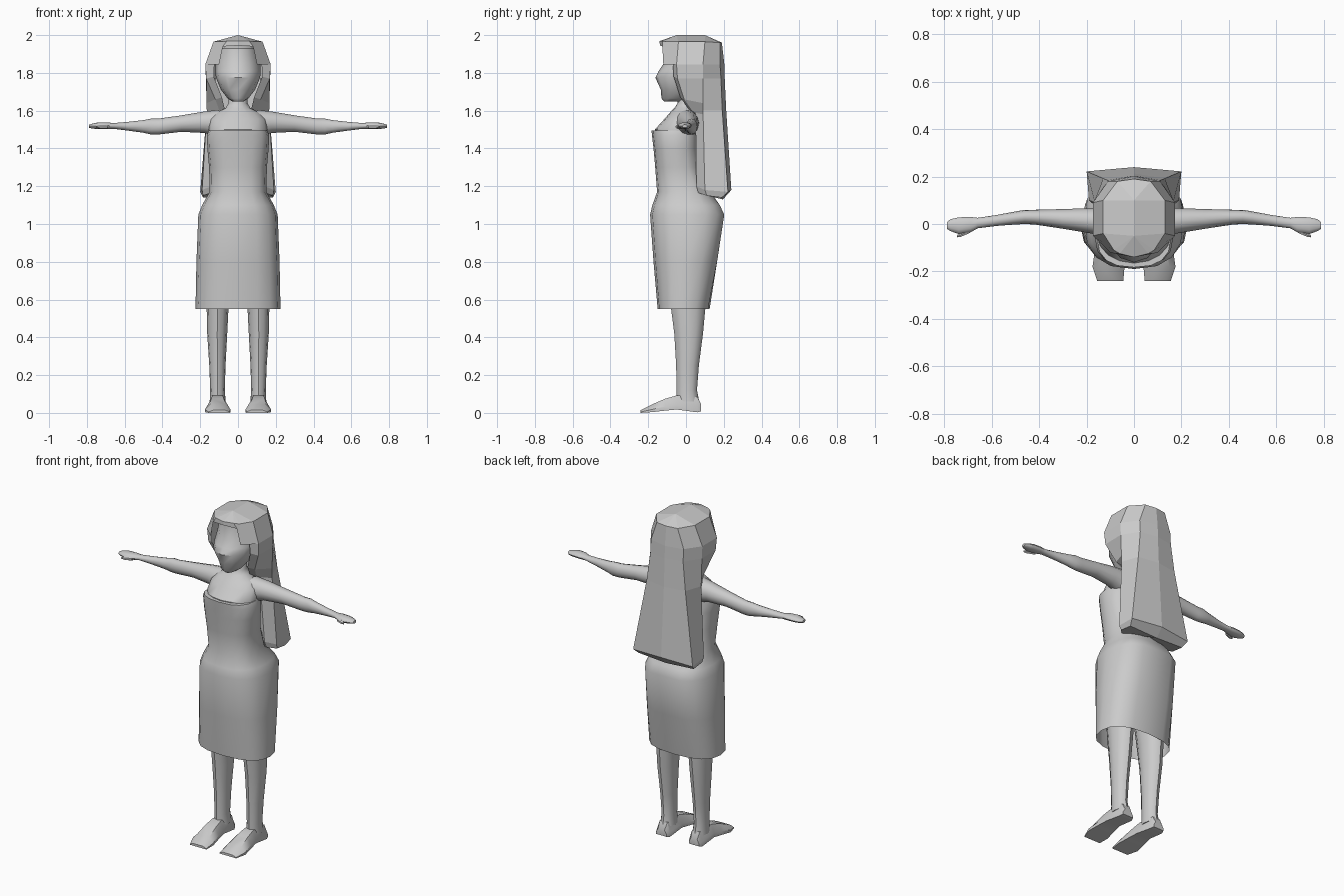
import bpy, bmesh, math
from mathutils import Vector

grey = bpy.data.materials.new("light grey")
grey.diffuse_color = (0.6, 0.6, 0.6, 1)


def finish(name, bm, angle=40, mirror=False, flat=False):
    bmesh.ops.remove_doubles(bm, verts=bm.verts, dist=0.0005)
    bmesh.ops.recalc_face_normals(bm, faces=bm.faces)
    me = bpy.data.meshes.new(name)
    bm.to_mesh(me)
    bm.free()
    me.materials.append(grey)
    ob = bpy.data.objects.new(name, me)
    bpy.context.collection.objects.link(ob)
    if mirror:
        m = ob.modifiers.new("mirror", 'MIRROR')
        m.use_clip = True
        m.merge_threshold = 0.001
    if not flat:
        bpy.ops.object.select_all(action='DESELECT')
        ob.select_set(True)
        bpy.context.view_layer.objects.active = ob
        bpy.ops.object.shade_smooth_by_angle(angle=math.radians(angle))
    return ob


def bridge(bm, rows, closed=True):
    """Skin rows of points with quads; returns the vertex rows."""
    vs = [[bm.verts.new(p) for p in row] for row in rows]
    n = len(vs[0])
    for a, b in zip(vs, vs[1:]):
        for i in range(n if closed else n - 1):
            j = (i + 1) % n
            bm.faces.new((a[i], a[j], b[j], b[i]))
    return vs


def oval(u0, u1, v0, v1, n=16, power=2.0):
    """Rounded outline between the given limits in two axes."""
    out = []
    for i in range(n):
        a = 2 * math.pi * (i + 0.5 * (n < 10)) / n
        c, s = math.cos(a), math.sin(a)
        out.append(((u0 + u1) / 2 + (u1 - u0) / 2 * math.copysign(abs(c) ** (2 / power), c),
                    (v0 + v1) / 2 + (v1 - v0) / 2 * math.copysign(abs(s) ** (2 / power), s)))
    return out


def loft_z(name, rings, n=16, power=2.0, caps=(True, True), angle=40, mirror=False):
    """rings: z, x0, x1, y0, y1"""
    bm = bmesh.new()
    vs = bridge(bm, [[(x, y, z) for x, y in oval(x0, x1, y0, y1, n, power)]
                     for z, x0, x1, y0, y1 in rings])
    for use, ring in zip(caps, (vs[0], vs[-1])):
        if use:
            bm.faces.new(ring)
    return finish(name, bm, angle, mirror)


# strapless dress: open at the hem, slight crease down the back of the hips
dress = [(0.55, .225, -.15, .125), (0.8, .22, -.172, .175), (1.05, .21, -.19, .215),
         (1.10, .19, -.178, .19), (1.17, .15, -.153, .13), (1.30, .153, -.163, .075),
         (1.40, .162, -.172, .065), (1.47, .165, -.18, .065), (1.495, .155, -.183, .065)]
bm = bmesh.new()
rows = [[(x, y * (0.94 if abs(x) < .01 and y > .1 and .6 < z < 1.12 else 1), z)
         for x, y in oval(-w, w, y0, y1, 16, 2.5)] for z, w, y0, y1 in dress]
vs = bridge(bm, rows)
bm.faces.new(vs[-1])
finish("dress", bm, 35)

# chest, shoulders and neck
loft_z("upper_torso", [(1.40, -.145, .145, -.15, .065), (1.50, -.155, .155, -.165, .07),
                       (1.555, -.15, .15, -.115, .07), (1.59, -.115, .115, -.085, .065),
                       (1.615, -.065, .065, -.06, .06), (1.64, -.05, .05, -.045, .05),
                       (1.72, -.05, .05, -.04, .05)])

# head with the face pulled to a soft point
head = [(1.648, -.03, .03, -.115, -.01), (1.665, -.055, .055, -.13, .03),
        (1.71, -.09, .09, -.133, .08), (1.775, -.117, .117, -.162, .12),
        (1.81, -.12, .12, -.145, .13), (1.85, -.118, .118, -.118, .13),
        (1.93, -.095, .095, -.11, .11), (1.955, -.05, .05, -.07, .07)]
loft_z("head", head, 12, 2.0)

# legs
loft_z("leg", [(0.06, .065, .15, -.05, .07), (0.12, .07, .147, -.05, .058),
               (0.25, .066, .152, -.052, .068), (0.42, .057, .163, -.062, .09),
               (0.56, .05, .166, -.08, .103), (0.85, .01, .18, -.1, .12)],
       12, mirror=True)

# feet: heel to toe sections y, inner x, outer x, sole z, top z
foot = [(.08, .075, .145, .008, .045), (.06, .066, .152, .003, .085),
        (-.05, .062, .155, .018, .092), (-.11, .052, .165, .012, .075),
        (-.18, .04, .175, .004, .045), (-.24, .045, .155, .0, .014)]
bm = bmesh.new()
rows = []
for y, a, b, s, t in foot:
    k = (b - a) * .2
    rows.append([(a, y, s), (b, y, s), (b, y, s + (t - s) * .35),
                 (b - k, y, t), (a + k, y, t), (a, y, s + (t - s) * .35)])
vs = bridge(bm, rows)
bm.faces.new(vs[0])
bm.faces.new(vs[-1])
finish("foot", bm, 35, True)

# arms ending in a closed hand: x, y0, y1, z0, z1
arm = [(.10, -.06, .07, 1.46, 1.605), (.18, -.04, .067, 1.482, 1.595), (.30, -.02, .063, 1.488, 1.575),
       (.42, -.002, .06, 1.474, 1.558), (.46, 0, .06, 1.474, 1.558), (.50, -.002, .053, 1.483, 1.55),
       (.58, -.008, .038, 1.494, 1.541), (.66, -.018, .026, 1.504, 1.534),
       (.69, -.035, .03, 1.503, 1.538), (.74, -.042, .028, 1.502, 1.538),
       (.775, -.03, .02, 1.506, 1.53), (.79, -.02, .008, 1.51, 1.526)]
bm = bmesh.new()
vs = bridge(bm, [[(x, y, z) for y, z in oval(y0, y1, z0, z1, 12)] for x, y0, y1, z0, z1 in arm])
bm.faces.new(vs[0])
bm.faces.new(vs[-1])
# thumb
vs = bridge(bm, [[(x, y, z) for y, z in oval(c - r, c + r, 1.514 - r, 1.514 + r, 6)]
                 for x, c, r in ((.69, -.026, .012), (.73, -.045, .010), (.748, -.052, .005))])
bm.faces.new(vs[0])
bm.faces.new(vs[-1])
finish("arm", bm, 40, True)

# hair cap: right half, rows from ridge to lower edge, front to back
ridge = [(0, -.05, 2.0)] * 4 + [(0, .10, 2.0)] * 3
crown = [(0, -.14, 1.968), (.06, -.125, 1.968), (.085, -.11, 1.965), (.13, -.04, 1.965),
         (.13, .10, 1.965), (.07, .18, 1.96), (0, .19, 1.96)]
brim = [(0, -.138, 1.945), (.08, -.125, 1.94), (.10, -.12, 1.845), (.173, -.05, 1.845),
        (.173, .09, 1.845), (.11, .18, 1.845), (0, .203, 1.845)]
band = [(.168, -.045, 1.77), (.17, .09, 1.77), (.11, .185, 1.77), (0, .205, 1.77)]
bm = bmesh.new()
rows = [[bm.verts.new(p) for p in r] for r in (crown, brim)]
for i in range(6):
    bm.faces.new((rows[0][i], rows[0][i + 1], rows[1][i + 1], rows[1][i]))
r0, r1 = bm.verts.new(ridge[0]), bm.verts.new(ridge[-1])
for i in (0, 1, 2):
    bm.faces.new((r0, rows[0][i], rows[0][i + 1]))
bm.faces.new((r0, rows[0][3], rows[0][4], r1))
for i in (4, 5):
    bm.faces.new((r1, rows[0][i], rows[0][i + 1]))
bridge(bm, [brim[3:], band], False)
finish("hair_cap", bm, mirror=True, flat=True)

# lock beside the face, sweeping from the brim in to the neck
bm = bmesh.new()
bridge(bm, [[(.125, -.07, 1.85), (.173, -.05, 1.845), (.173, .09, 1.845)],
            [(.128, -.065, 1.78), (.168, -.045, 1.77), (.17, .09, 1.77)],
            [(.085, -.03, 1.67), (.12, -.01, 1.66), (.166, .09, 1.64)],
            [(.068, .02, 1.60), (.095, .04, 1.59), (.165, .09, 1.58)]], False)
finish("face_lock", bm, mirror=True, flat=True)

# long hair falling behind the shoulders, closed below
bm = bmesh.new()
vs = bridge(bm, [
    [(0, .06, 1.77), (.12, .05, 1.77), (.17, .09, 1.77), (.11, .185, 1.77), (0, .205, 1.77)],
    [(0, .07, 1.60), (.11, .05, 1.60), (.165, .09, 1.60), (.13, .192, 1.60), (0, .213, 1.60)],
    [(0, .09, 1.21), (.14, .055, 1.20), (.19, .10, 1.18), (.2, .222, 1.17), (0, .24, 1.18)],
    [(0, .10, 1.18), (.145, .065, 1.165), (.185, .11, 1.15), (.185, .19, 1.14), (0, .195, 1.13)]],
    False)
bm.faces.new(vs[-1])
finish("long_hair", bm, mirror=True, flat=True)
